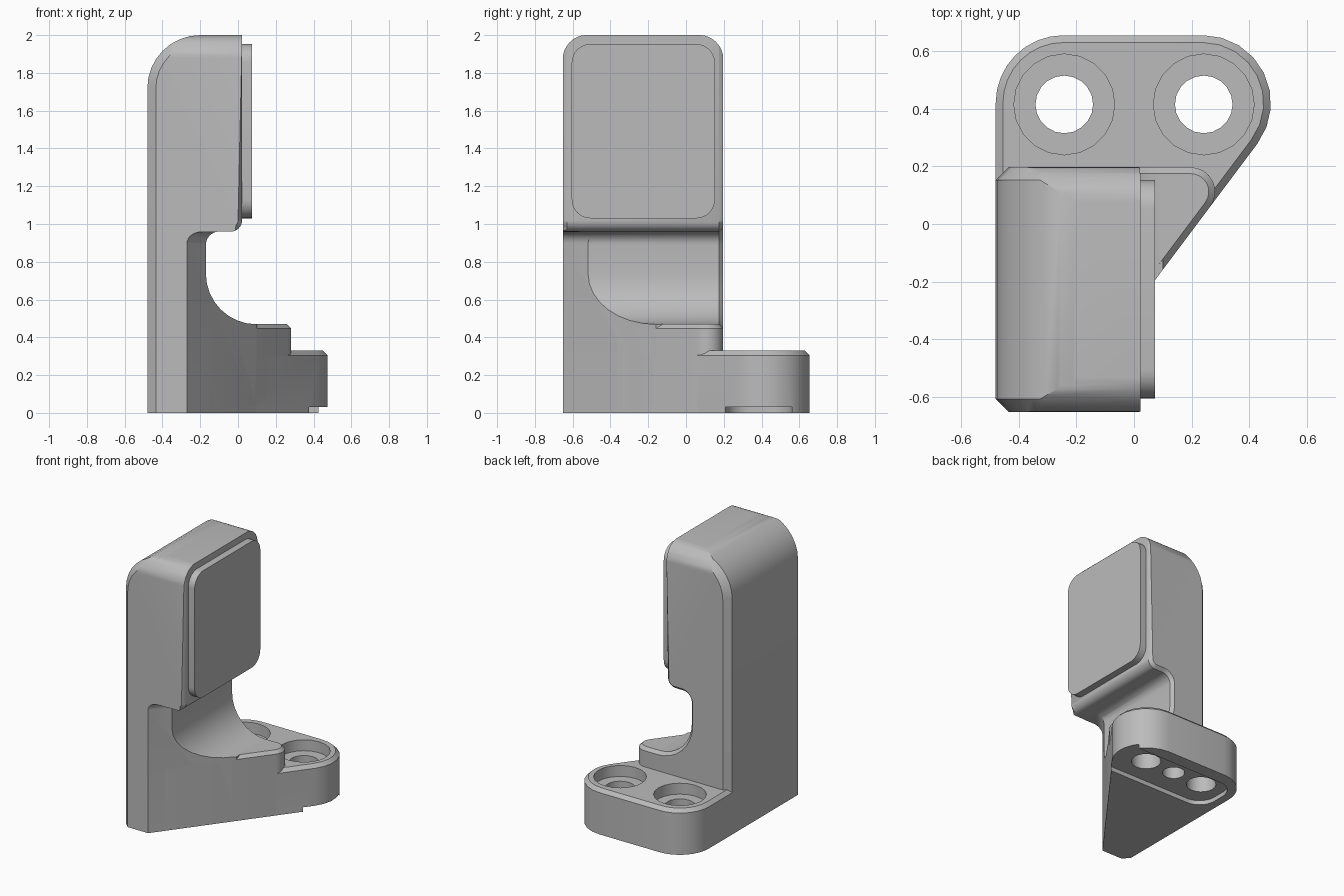
import bpy, bmesh, math
from mathutils import Vector

cube = bpy.data.objects.get("Cube")
if cube:
    bpy.data.objects.remove(cube, do_unlink=True)

X, Y, Z = Vector((1, 0, 0)), Vector((0, 1, 0)), Vector((0, 0, 1))
FRONT, SHOULDER, BACK = -0.652, 0.197, 0.655
LEFT = -0.48

# Slanted side wall: start point, direction along it, outward normal
SLANT_START = Vector((-0.27, FRONT, 0))
SLANT = Vector((0.6, 0.8, 0))
OUT = Vector((0.8, -0.6, 0))

metal = bpy.data.materials.new("satin grey")
metal.use_nodes = True
GREY = (0.5, 0.5, 0.5, 1)
metal.diffuse_color = GREY
for node in metal.node_tree.nodes:
    if node.type == 'BSDF_PRINCIPLED':
        node.inputs["Base Color"].default_value = GREY


def slant_x(y):
    return SLANT_START.x + (y - FRONT) * SLANT.x / SLANT.y


def rounded(corners, steps=8):
    """Outline from (x, y, radius) corners, each rounded by an arc."""
    pts = []
    for i, (x, y, r) in enumerate(corners):
        p = Vector((x, y))
        if r == 0:
            pts.append(p)
            continue
        a = (Vector(corners[i - 1][:2]) - p).normalized()
        b = (Vector(corners[(i + 1) % len(corners)][:2]) - p).normalized()
        half = a.angle(b) / 2
        c = p + (a + b).normalized() * (r / math.sin(half))
        v0 = p + a * (r / math.tan(half)) - c
        v1 = p + b * (r / math.tan(half)) - c
        t0 = math.atan2(v0.y, v0.x)
        turn = (math.atan2(v1.y, v1.x) - t0 + math.pi) % math.tau - math.pi
        for k in range(steps + 1):
            t = t0 + turn * k / steps
            pts.append(c + Vector((math.cos(t), math.sin(t))) * r)
    return pts


def bevel(bm, offset, rule):
    edges = [e for e in bm.edges if rule(*[v.co for v in e.verts])]
    bmesh.ops.bevel(bm, geom=edges, offset=offset, offset_type='OFFSET',
                    segments=1, profile=0.5, affect='EDGES', clamp_overlap=False)


def prism(name, pts, origin, u, v, sweep, bevels=()):
    """Extrude a 2D outline lying in the u, v plane along sweep."""
    bm = bmesh.new()
    face = bm.faces.new([bm.verts.new(origin + u * p[0] + v * p[1]) for p in pts])
    new = bmesh.ops.extrude_face_region(bm, geom=[face], use_keep_orig=True)["geom"]
    bmesh.ops.translate(bm, vec=sweep, verts=[g for g in new if isinstance(g, bmesh.types.BMVert)])
    bmesh.ops.recalc_face_normals(bm, faces=bm.faces[:])
    for offset, rule in bevels:
        bevel(bm, offset, rule)
    bmesh.ops.recalc_face_normals(bm, faces=bm.faces[:])
    mesh = bpy.data.meshes.new(name)
    bm.to_mesh(mesh)
    bm.free()
    obj = bpy.data.objects.new(name, mesh)
    bpy.context.scene.collection.objects.link(obj)
    return obj


def cylinder(name, x, y, radius, z0, z1, sides=20):
    ring = [(radius * math.cos(math.tau * k / sides), radius * math.sin(math.tau * k / sides))
            for k in range(sides)]
    return prism(name, ring, Vector((x, y, z0)), X, Y, Z * (z1 - z0))


def carve(obj, cutter, operation='DIFFERENCE'):
    cutter.hide_render = True
    mod = obj.modifiers.new("carve", 'BOOLEAN')
    mod.operation, mod.object, mod.solver = operation, cutter, 'EXACT'
    bpy.context.view_layer.update()
    deps = bpy.context.evaluated_depsgraph_get()
    mesh = bpy.data.meshes.new_from_object(obj.evaluated_get(deps))
    obj.modifiers.clear()
    obj.data = mesh
    bpy.data.objects.remove(cutter, do_unlink=True)


def finish(obj):
    obj.data.materials.clear()
    obj.data.materials.append(metal)
    obj.data.shade_smooth()
    obj.data.set_sharp_from_angle(angle=math.radians(30))


# Column: side profile with rounded crown, overhanging head and curved neck
FOOT_END = 0.10
profile = rounded([
    (LEFT, 0, 0), (FOOT_END, 0, 0), (FOOT_END, 0.469, 0), (-0.17, 0.469, 0.268),
    (-0.17, 0.96, 0.07), (0.022, 0.96, 0.06), (0.022, 2, 0), (LEFT, 2, 0.28)])


def on_cap(a, b):
    return abs(a.y - b.y) < 1e-5


def back_rim(a, b):
    m = (a + b) / 2
    return on_cap(a, b) and m.x < -0.2 and m.z > 0.01


def front_rim(a, b):
    m = (a + b) / 2
    if not on_cap(a, b) or m.x < -0.18 or not 0.01 < m.z < 1.99:
        return False
    if m.y < 0 and m.z < 0.97:
        return False
    return abs(m.x - FOOT_END) > 1e-3


column = prism("column", profile, Y * FRONT, X, Z, Y * (SHOULDER - FRONT),
               [(0.045, back_rim), (0.022, front_rim)])

# Round the crown across its width
crown = rounded([(FRONT - 0.001, -0.2, 0), (SHOULDER + 0.001, -0.2, 0),
                 (SHOULDER + 0.001, 2.001, 0.13), (FRONT - 0.001, 2.001, 0.13)])
carve(column, prism("crown_cutter", crown, X * -1, Y, Z, X * 2), 'INTERSECT')

# Slice the lower column along the slanted wall, filleted under the head
slice_outline = rounded([(0, -0.2, 0), (1.5, -0.2, 0), (1.5, 0.958, 0), (0, 0.958, 0.06)])
carve(column, prism("slant_cutter", slice_outline, SLANT_START - SLANT, OUT, Z, SLANT * 3))

# Step block: wedge beside the neck with a rounded nose and chamfered top
step_outline = rounded([
    (-0.2, SHOULDER, 0), (-0.2, FRONT + (-0.2 - SLANT_START.x) * SLANT.y / SLANT.x, 0),
    (slant_x(SHOULDER), SHOULDER, 0.085)])
step = prism("step_block", step_outline, Vector((0, 0, 0)), X, Y, Z * 0.47,
             [(0.022, lambda a, b: min(a.z, b.z) > 0.46)])

# Foot under the step nose, running to the full slanted wall, with the base plate
base_outline = rounded([(LEFT, -0.3, 0), (slant_x(-0.3), -0.3, 0),
                        (slant_x(BACK), BACK, 0.235), (LEFT, BACK, 0.235)])
base = prism("base_plate", base_outline, Vector((0, 0, 0)), X, Y, Z * 0.33,
             [(0.025, lambda a, b: min(a.z, b.z) > 0.32)])

# Shallow underside pocket, open on the slanted side
pocket = rounded([(-0.42, 0.21, 0.13), (0.8, 0.21, 0), (0.8, 0.56, 0), (-0.42, 0.56, 0.13)])
carve(base, prism("pocket_cutter", pocket, Z * -0.1, X, Y, Z * 0.132))

# Counterbored screw holes and a blind dowel hole between them
for x in (-0.242, 0.242):
    carve(base, cylinder("counterbore_cutter", x, 0.415, 0.175, 0.25, 0.5))
    carve(base, cylinder("screw_hole_cutter", x, 0.415, 0.1, -0.2, 0.4))
carve(base, cylinder("dowel_hole_cutter", 0, 0.415, 0.075, -0.2, 0.2))

# Contact pad on the head
pad_outline = rounded([(-0.605, 1.03, 0.1), (0.153, 1.03, 0.1),
                       (0.153, 1.953, 0.1), (-0.605, 1.953, 0.1)])
pad = prism("contact_pad", pad_outline, X * 0.005, Y, Z, X * 0.068)

for part in (column, step, base, pad):
    finish(part)
